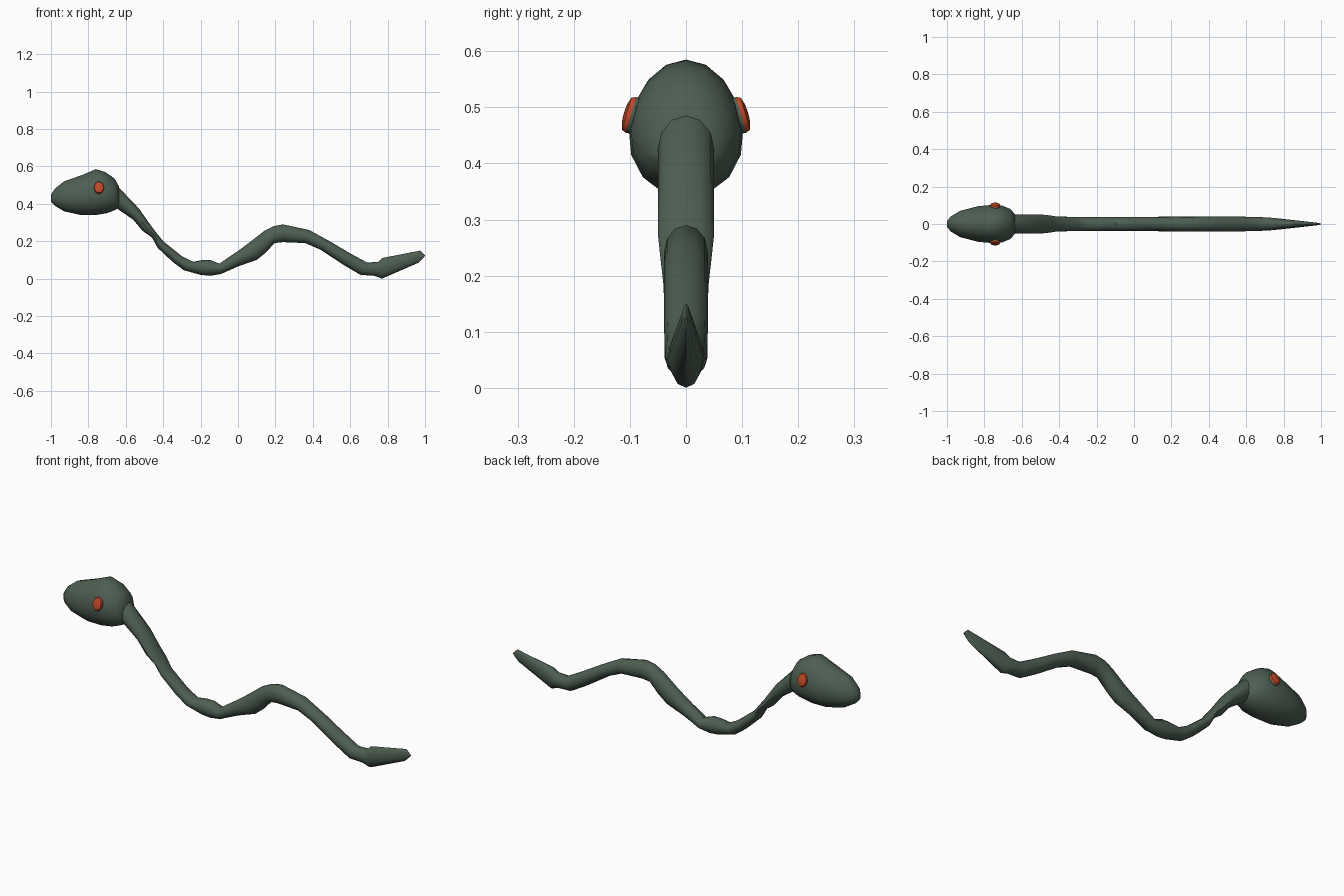
import bpy, bmesh, math
from mathutils import Vector

default = bpy.data.objects.get("Cube")
if default:
    bpy.data.objects.remove(default, do_unlink=True)


def material(name, colour):
    mat = bpy.data.materials.new(name)
    mat.use_nodes = True
    mat.diffuse_color = colour
    mat.node_tree.nodes["Principled BSDF"].inputs["Base Color"].default_value = colour
    return mat


green = material("dark green skin", (0.075, 0.113, 0.085, 1))
red = material("orange red eye", (0.52, 0.065, 0.02, 1))


def ring(centre, up, side, sides, pear=0.0):
    """Elliptical cross-section; pear narrows the upper half and widens the lower."""
    points = []
    for i in range(sides):
        a = math.tau * i / sides
        points.append(centre + up * math.sin(a) + side * math.cos(a) * (1 - pear * math.sin(a)))
    return points


def loft(name, rings, materials, first_red=None):
    """Skin a row of rings, closing both ends."""
    bm = bmesh.new()
    loops = [[bm.verts.new(p) for p in r] for r in rings]
    count = len(loops[0])
    for row, (a, b) in enumerate(zip(loops, loops[1:])):
        for i in range(count):
            j = (i + 1) % count
            face = bm.faces.new((a[i], a[j], b[j], b[i]))
            face.material_index = int(first_red is not None and row >= first_red)
    bm.faces.new(loops[0])
    bm.faces.new(loops[-1]).material_index = int(first_red is not None)
    bmesh.ops.recalc_face_normals(bm, faces=bm.faces)
    mesh = bpy.data.meshes.new(name)
    bm.to_mesh(mesh)
    bm.free()
    obj = bpy.data.objects.new(name, mesh)
    bpy.context.collection.objects.link(obj)
    for mat in materials:
        mesh.materials.append(mat)
    bpy.ops.object.select_all(action="DESELECT")
    obj.select_set(True)
    bpy.context.view_layer.objects.active = obj
    bpy.ops.object.shade_smooth_by_angle(angle=math.radians(45))
    return obj


def profile_rings(stations, sides, pear=0.0):
    """Stations hold top x, top z, bottom x, bottom z and half width, in hundredths."""
    rings = []
    for tx, tz, bx, bz, width in stations:
        top = Vector((tx, 0, tz)) / 100
        bottom = Vector((bx, 0, bz)) / 100
        side = Vector((0, width / 100, 0))
        rings.append(ring((top + bottom) / 2, (top - bottom) / 2, side, sides, pear))
    return rings


# Wavy body from the neck to the pointed tail
body = [
    (-70, 52, -70, 42, 5), (-64, 49, -64, 37, 5), (-53, 37.5, -56, 31.5, 5),
    (-47, 29, -51, 25.5, 5), (-44, 25, -46, 22, 4.6), (-40, 20, -43, 16.5, 4),
    (-30, 12, -35, 9, 3.8), (-24, 9, -29, 4.5, 3.8), (-19, 10, -20, 2, 3.8),
    (-15, 10, -15, 1.5, 3.8), (-10, 8, -9, 2.5, 3.8), (1, 15.5, 0, 6.5, 3.8),
    (7, 20, 10, 10, 3.8), (14, 25.5, 15, 14, 3.9), (19, 28, 19.5, 19, 3.9),
    (24, 29, 24, 19.5, 3.9), (38, 26, 36, 19, 3.9), (49, 20, 44, 15.5, 3.9),
    (60, 13.5, 57, 7, 3.9), (69, 8.6, 65.5, 2, 3.7), (75, 9, 73, 1.5, 3.3),
    (77, 11, 77, 0, 3), (97.5, 15, 96.5, 8.5, 0.8), (100, 12.5, 99.5, 11.5, 0.3),
]
loft("body", profile_rings(body, 12), [green])

# Egg-shaped head
head = [
    (-100, 45, -100, 41, 1.5), (-98, 48, -98, 39, 4), (-93, 52, -93, 36, 7),
    (-83, 55.5, -84, 34, 9.5), (-76, 58.5, -76, 34, 10.2), (-71, 57, -70, 35, 9.8),
    (-66, 53.5, -66, 36.5, 8), (-63.5, 49, -63.5, 38, 5),
]
loft("head", profile_rings(head, 16, 0.1), [green])

# Bulging eyes: a short skin-coloured socket with a rounded coloured cap
for name, sign in (("left_eye", 1), ("right_eye", -1)):
    out = Vector((0, sign, 0.3)).normalized()
    up = Vector((0, -0.3 * sign, 1)).normalized()
    middle = Vector((-0.743, sign * 0.1, 0.487))
    steps = [(-0.04, 0.8), (-0.018, 0.95), (-0.002, 1), (0.006, 0.9), (0.01, 0.5), (0.011, 0.1)]
    rings = [ring(middle + out * d, up * 0.034 * s, Vector((0.027 * s, 0, 0)), 14)
             for d, s in steps]
    loft(name, rings, [green, red], first_red=2)
